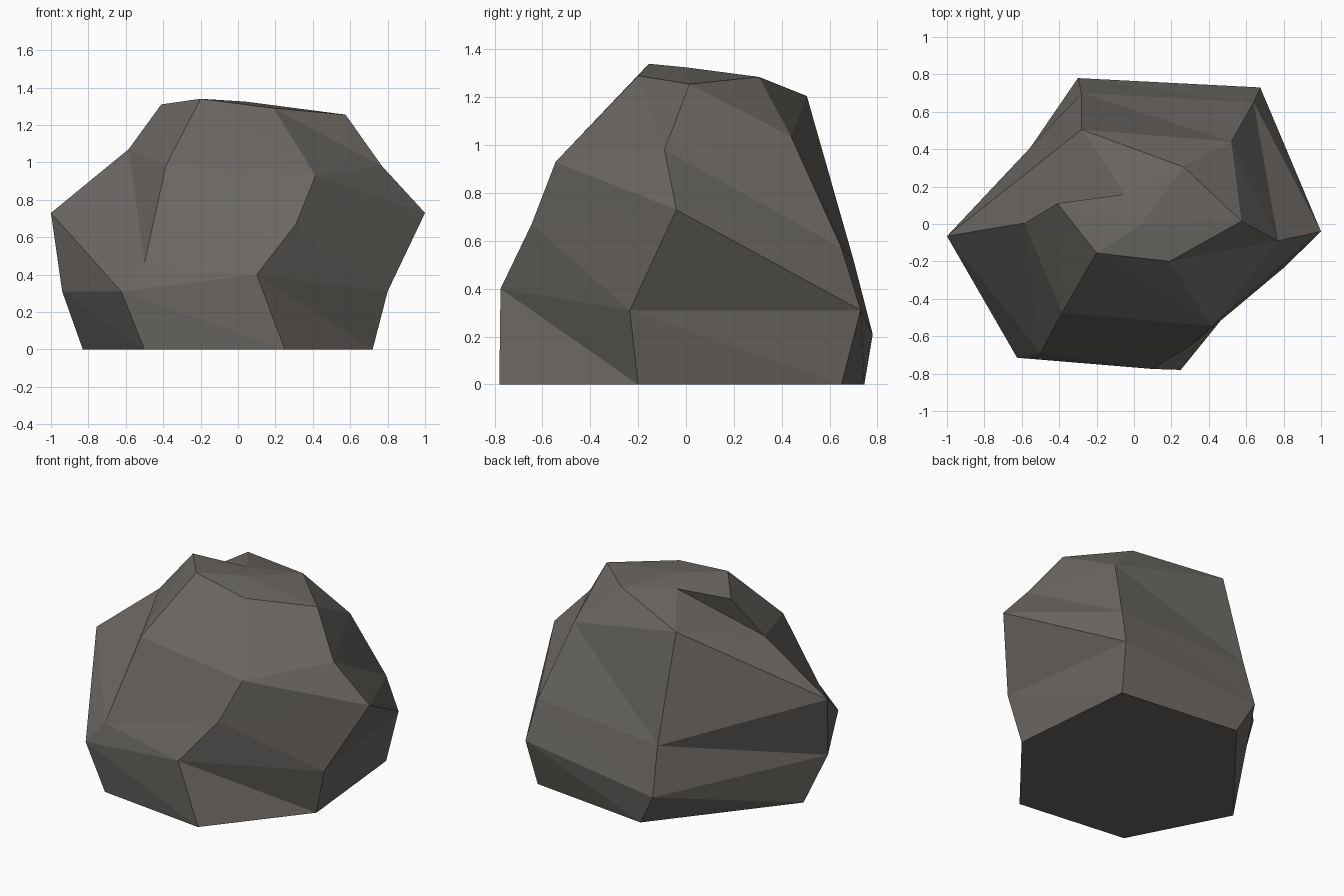
import bpy, bmesh

if "Cube" in bpy.data.objects:
    bpy.data.objects.remove(bpy.data.objects["Cube"])

# Six-sided rings from the ground up: left, front-left, front-right, right, back-right, back-left
RINGS = [
    [(-.83, -.055, 0), (-.50, -.69, 0), (.25, -.78, 0), (.72, -.20, 0), (.64, .65, 0), (-.185, .745, 0)],
    [(-.94, -.155, .31), (-.625, -.715, .31), (.10, -.775, .40), (.80, -.235, .31), (.675, .73, .31), (-.30, .78, .21)],
    [(-1, -.065, .73), (-.50, -.69, .46), (.31, -.645, .67), (1, -.04, .73), (.64, .65, .57), (-.28, .70, .52)],
    [(-.585, .005, 1.07), (-.385, -.475, .985), (.415, -.545, .93), (.77, -.09, .98), (.52, .44, 1.035), (-.28, .505, 1.205)],
    [(-.41, .11, 1.31), (-.20, -.155, 1.34), (.19, -.20, 1.29), (.575, .015, 1.255), (.265, .305, 1.285), (-.045, .16, 1.30)],
]
PEAK = (.04, 0, 1.325)

# Dark stone colour
stone = bpy.data.materials.new("dark_stone")
stone.diffuse_color = (.145, .135, .123, 1)
stone.use_nodes = True
stone.node_tree.nodes["Principled BSDF"].inputs["Base Color"].default_value = stone.diffuse_color

# Boulder: rings joined by flat triangles, all split along the same diagonal
bm = bmesh.new()
rings = [[bm.verts.new(p) for p in ring] for ring in RINGS]
for low, high in zip(rings, rings[1:]):
    for i in range(6):
        j = (i + 1) % 6
        bm.faces.new((low[i], low[j], high[i]))
        bm.faces.new((low[j], high[j], high[i]))

# Flat base and slightly domed crown
bm.faces.new(rings[0][::-1])
peak = bm.verts.new(PEAK)
for i in range(6):
    bm.faces.new((rings[-1][i], rings[-1][(i + 1) % 6], peak))

bmesh.ops.recalc_face_normals(bm, faces=bm.faces)
mesh = bpy.data.meshes.new("boulder")
bm.to_mesh(mesh)
bm.free()
mesh.materials.append(stone)
boulder = bpy.data.objects.new("boulder", mesh)
bpy.context.collection.objects.link(boulder)
